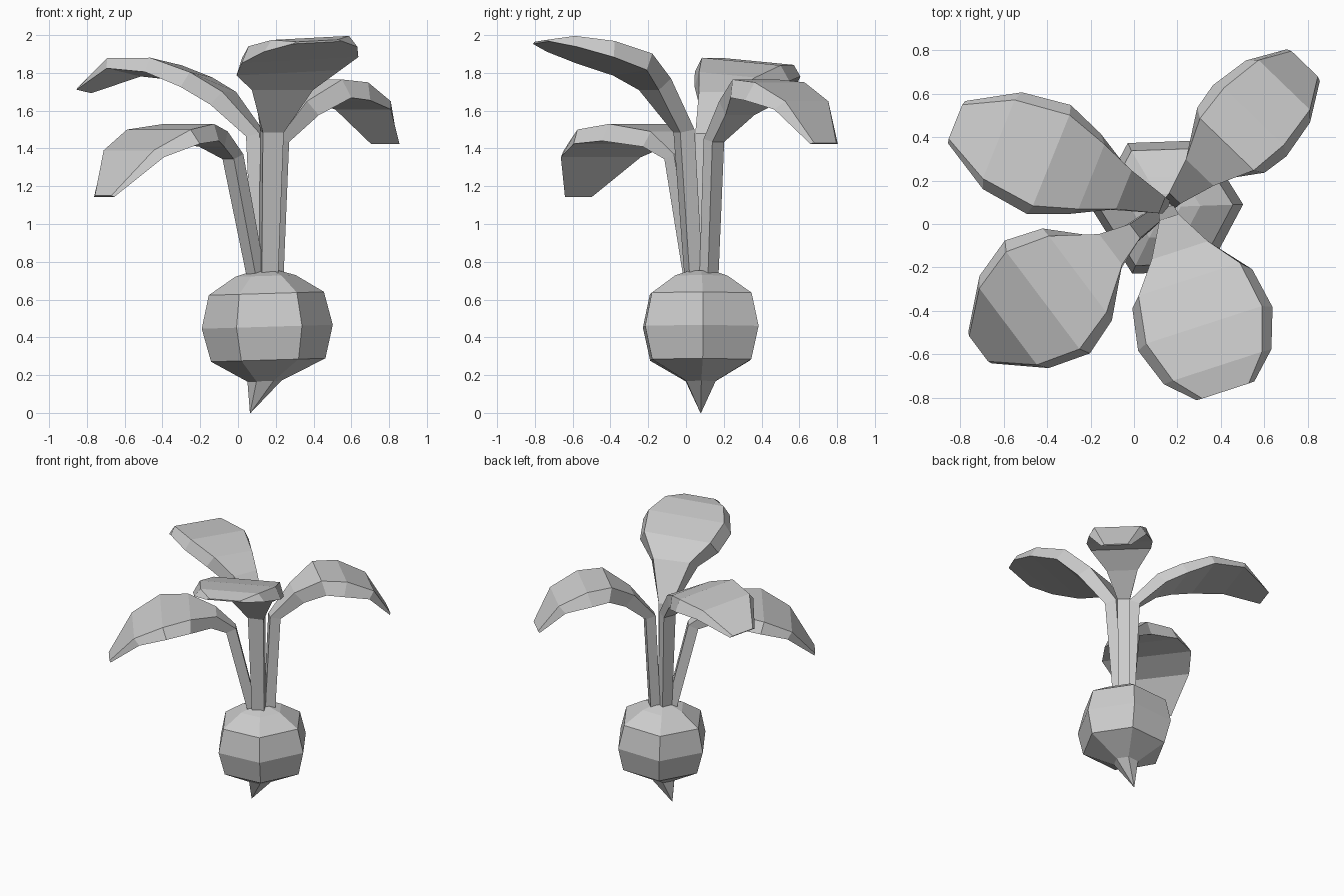
import bpy
from math import cos, sin, radians
from mathutils import Vector

if "Cube" in bpy.data.objects:
    bpy.data.objects.remove(bpy.data.objects["Cube"])


def loft(name, rings):
    """Skin a series of equal-sized rings and cap both ends."""
    n = len(rings[0])
    verts = [p for ring in rings for p in ring]
    faces = [(a * n + i, a * n + (i + 1) % n, (a + 1) * n + (i + 1) % n, (a + 1) * n + i)
             for a in range(len(rings) - 1) for i in range(n)]
    faces.append(tuple(reversed(range(n))))
    faces.append(tuple(range(len(verts) - n, len(verts))))
    mesh = bpy.data.meshes.new(name)
    mesh.from_pydata(verts, [], faces)
    mesh.update()
    obj = bpy.data.objects.new(name, mesh)
    bpy.context.collection.objects.link(obj)
    return obj


def bulb_ring(cx, z, r):
    """Slightly tilted hexagon."""
    angles = [radians(60 * i + 2) for i in range(6)]
    return [Vector((cx + r * cos(a), 0.078 + r * sin(a), z + 0.03 * r * cos(a))) for a in angles]


# Six-sided root bulb: centre x, height, radius
bulb = [(0.065, 0.0, 0.002), (0.14, 0.168, 0.09), (0.16, 0.28, 0.303),
        (0.155, 0.456, 0.347), (0.15, 0.632, 0.305), (0.145, 0.725, 0.16),
        (0.145, 0.752, 0.07)]
loft("root_bulb", [bulb_ring(*b) for b in bulb])


def leaf(name, origin, azimuth, roll, stations):
    """Stem and leaf in one strip. Stations: reach, height, half width, depth."""
    a = radians(azimuth)
    out, side, up = Vector((cos(a), sin(a), 0)), Vector((-sin(a), cos(a), roll)), Vector((0, 0, 1))
    spine = [Vector((origin[0], origin[1], 0)) + out * s[0] + up * s[1] for s in stations]
    rings = []
    for i, (p, s) in enumerate(zip(spine, stations)):
        t = (spine[min(i + 1, len(spine) - 1)] - spine[max(i - 1, 0)]).normalized()
        normal = up * t.dot(out) - out * t.z
        w, h = s[2], s[3]
        top = max(w - 0.045, w * 0.8)
        low = p - normal * h
        sd = side if i > 2 else Vector((side.x, side.y, 0))
        rings.append([p + sd * top, low + sd * w, low - sd * w, p - sd * top])
    loft(name, rings)


# Four leaves around the crown
leaf("leaf_front_right", (0.155, 0.05), -72, 0.05, [
    (-0.03, 0.70, 0.045, 0.075), (0.02, 1.50, 0.058, 0.085), (0.18, 1.77, 0.17, 0.10),
    (0.32, 1.89, 0.29, 0.10), (0.54, 1.955, 0.325, 0.09), (0.74, 1.985, 0.26, 0.06),
    (0.86, 1.97, 0.14, 0.01)])
leaf("leaf_back_right", (0.17, 0.10), 46, 0.0, [
    (-0.01, 0.70, 0.04, 0.07), (0.025, 1.45, 0.045, 0.075), (0.19, 1.65, 0.11, 0.10),
    (0.37, 1.765, 0.215, 0.10), (0.55, 1.75, 0.235, 0.10), (0.75, 1.65, 0.205, 0.06),
    (0.885, 1.43, 0.105, 0.01)])
leaf("leaf_back_left", (0.12, 0.09), 158, 0.09, [
    (-0.04, 0.70, 0.04, 0.07), (-0.01, 1.48, 0.05, 0.075), (0.18, 1.70, 0.12, 0.09),
    (0.34, 1.79, 0.20, 0.09), (0.54, 1.86, 0.27, 0.08), (0.80, 1.86, 0.24, 0.06),
    (1.015, 1.71, 0.105, 0.01)])
leaf("leaf_front_left", (0.10, 0.04), 217, 0.0, [
    (-0.04, 0.70, 0.04, 0.07), (0.12, 1.37, 0.05, 0.075), (0.26, 1.49, 0.11, 0.09),
    (0.45, 1.53, 0.265, 0.09), (0.65, 1.50, 0.325, 0.08), (0.85, 1.39, 0.265, 0.05),
    (1.02, 1.15, 0.09, 0.01)])
